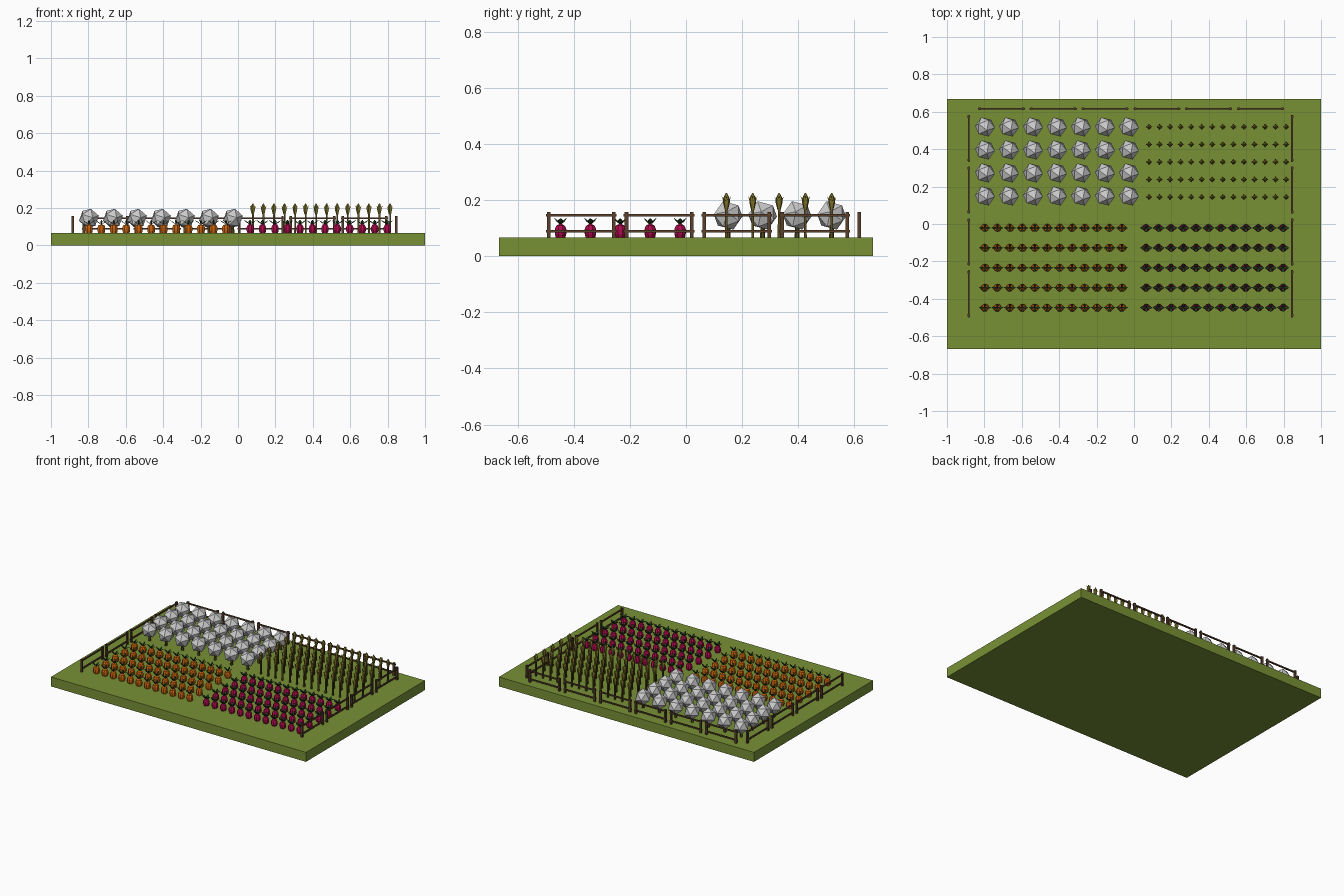
import bpy, bmesh
from math import pi, cos, sin
from mathutils import Matrix, Vector

if "Cube" in bpy.data.objects:
    bpy.data.objects.remove(bpy.data.objects["Cube"])

TOP = 0.067  # soil level


def material(name, rgb):
    m = bpy.data.materials.new(name)
    m.diffuse_color = (*rgb, 1)
    m.use_nodes = True
    m.node_tree.nodes["Principled BSDF"].inputs["Base Color"].default_value = m.diffuse_color
    return m


GRASS = material("grass", (0.19, 0.285, 0.036))
WOOD = material("wood", (0.10, 0.05, 0.025))
ORANGE = material("orange_root", (0.62, 0.13, 0.004))
BEET = material("beet_root", (0.45, 0.003, 0.08))
LEAF = material("dark_leaf", (0.022, 0.05, 0.014))
STALK = material("stalk", (0.10, 0.075, 0.012))
GRAIN = material("grain", (0.22, 0.18, 0.022))


def box(bm, center, size):
    bmesh.ops.create_cube(bm, size=1, matrix=Matrix.Translation(center) @ Matrix.Diagonal((*size, 1)))


def lathe(bm, profile, sides, matrix=Matrix()):
    # profile of (radius, height) turned round z, capped at both ends
    rings = [[bm.verts.new(matrix @ Vector((r * cos(2 * pi * (i + .5) / sides),
                                            r * sin(2 * pi * (i + .5) / sides), z)))
              for i in range(sides)] for r, z in profile]
    for a, b in zip(rings, rings[1:]):
        for i in range(sides):
            j = (i + 1) % sides
            bm.faces.new((a[i], a[j], b[j], b[i]))
    bm.faces.new(rings[0][::-1])
    bm.faces.new(rings[-1])


def blade(bm, base_z, length, width, tilt, turn):
    # slim diamond blade leaning outwards
    m = (Matrix.Translation((0, 0, base_z)) @ Matrix.Rotation(turn, 4, 'Z')
         @ Matrix.Rotation(tilt, 4, 'Y') @ Matrix.Diagonal((0.35, 1, 1, 1)))
    lathe(bm, [(width * .3, 0), (width, length * .6), (width * .1, length)], 4, m)


def finish(name, bm, mat=None, grid=None):
    me = bpy.data.meshes.new(name)
    bmesh.ops.recalc_face_normals(bm, faces=bm.faces)
    bm.to_mesh(me)
    bm.free()
    ob = bpy.data.objects.new(name, me)
    bpy.context.collection.objects.link(ob)
    if mat:
        me.materials.append(mat)
    if grid:  # planting grid: first x, y, then step and count each way
        (x, y), (dx, nx), (dy, ny) = grid
        ob.location = (x, y, TOP)
        for label, step, n in (("columns", (dx, 0, 0), nx), ("rows", (0, dy, 0), ny)):
            a = ob.modifiers.new(label, 'ARRAY')
            a.count = n
            a.use_relative_offset = False
            a.use_constant_offset = True
            a.constant_offset_displace = step
    return ob


# Ground slab
bm = bmesh.new()
box(bm, (0, 0, TOP / 2), (2, 1.334, TOP))
finish("ground", bm, GRASS)

# Cabbages: faceted heads on short stems
CABBAGE = ((-0.797, 0.150), (0.1283, 7), (0.123, 4))
bm = bmesh.new()
bmesh.ops.create_icosphere(bm, subdivisions=1, radius=0.055,
                           matrix=Matrix.Translation((0, 0, 0.078)) @ Matrix.Rotation(0.35, 4, 'X')
                           @ Matrix.Rotation(0.2, 4, 'Y'))
finish("cabbage_heads", bm, None, CABBAGE)
bm = bmesh.new()
lathe(bm, [(0.009, 0), (0.007, 0.05)], 6)
finish("cabbage_stems", bm, STALK, CABBAGE)

# Corn: thin stalks with flared grain heads
CORN = ((0.08, 0.144), (0.0564, 14), (0.0938, 5))
bm = bmesh.new()
lathe(bm, [(0.007, 0), (0.006, 0.11)], 4)
finish("corn_stalks", bm, STALK, CORN)
bm = bmesh.new()
lathe(bm, [(0.006, 0.098), (0.013, 0.125), (0.012, 0.14), (0.002, 0.158)], 5)
for k in range(4):
    blade(bm, 0.105, 0.045, 0.006, 0.38, k * pi / 2)
finish("corn_heads", bm, GRAIN, CORN)

# Root crops: orange on the left, beets on the right
for name, mat, x, profile, width in (
        ("carrot", ORANGE, -0.797,
         [(0.019, 0), (0.022, 0.012), (0.022, 0.03), (0.017, 0.041), (0.007, 0.044)], 0.008),
        ("beet", BEET, 0.065,
         [(0.016, 0), (0.021, 0.012), (0.021, 0.03), (0.014, 0.043), (0.006, 0.047)], 0.012)):
    grid = ((x, -0.447), (0.0666, 12), (0.1065, 5))
    bm = bmesh.new()
    lathe(bm, profile, 8)
    finish(name + "_roots", bm, mat, grid)
    bm = bmesh.new()
    lathe(bm, [(0.004, 0.04), (0.003, 0.06)], 4)
    for k in range(4):
        along_x = k % 2 == 0
        blade(bm, 0.045, 0.039 if along_x else 0.033, width, 0.95 if along_x else 0.75, k * pi / 2)
    finish(name + "_leaves", bm, LEAF, grid)

# Fence sections: two posts and two rails each
def fence(name, center, turn):
    bm = bmesh.new()
    for s in (-1, 1):
        box(bm, (s * 0.116, 0, 0.045), (0.013, 0.013, 0.09))
    for z in (0.022, 0.078):
        box(bm, (0, 0, z), (0.252, 0.009, 0.009))
    ob = finish(name, bm, WOOD)
    ob.location = (*center, TOP)
    ob.rotation_euler.z = turn


for i in range(6):
    fence(f"back_fence_{i + 1}", (-0.709 + 0.277 * i, 0.617), 0)
for side, x in (("left", -0.883), ("right", 0.845)):
    for i in range(4):
        fence(f"{side}_fence_{i + 1}", (x, -0.373 + 0.277 * i), pi / 2)
